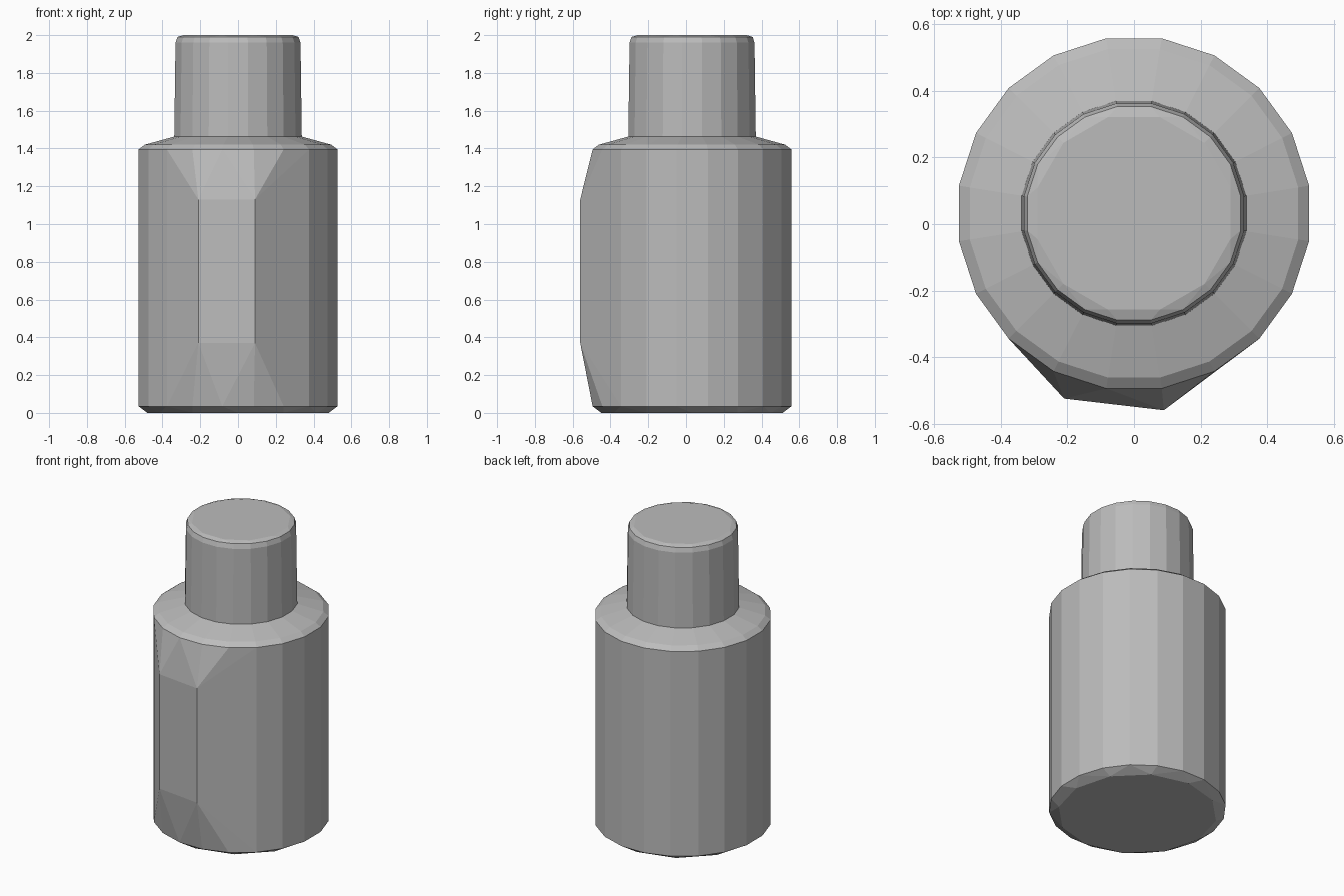
import bpy, bmesh
from math import sin, cos, tau

cube = bpy.data.objects.get("Cube")
if cube:
    bpy.data.objects.remove(cube, do_unlink=True)

CENTRE_Y = 0.032
grey = bpy.data.materials.new("plain grey")
grey.use_nodes = True
grey.diffuse_color = (0.5, 0.5, 0.5, 1)
grey.node_tree.nodes["Principled BSDF"].inputs["Base Color"].default_value = (0.5, 0.5, 0.5, 1)


def ring(radius, z, sides, turn=0.0):
    """Points of one horizontal ring."""
    angles = [tau * (i + turn) / sides for i in range(sides)]
    return [(radius * cos(a), CENTRE_Y + radius * sin(a), z) for a in angles]


def hull_part(name, points):
    """Closed faceted solid wrapped round the points."""
    bm = bmesh.new()
    for p in points:
        bm.verts.new(p)
    result = bmesh.ops.convex_hull(bm, input=bm.verts[:])
    loose = {v for v in result["geom_interior"] + result["geom_unused"]
             if isinstance(v, bmesh.types.BMVert)}
    bmesh.ops.delete(bm, geom=list(loose), context="VERTS")
    bmesh.ops.dissolve_limit(bm, angle_limit=0.01, verts=bm.verts[:], edges=bm.edges[:])
    bmesh.ops.recalc_face_normals(bm, faces=bm.faces[:])
    mesh = bpy.data.meshes.new(name)
    bm.to_mesh(mesh)
    bm.free()
    mesh.materials.append(grey)
    obj = bpy.data.objects.new(name, mesh)
    bpy.context.collection.objects.link(obj)
    return obj


# Bottle body with chamfered base, sloping shoulder and raised front panel
panel = [(x, y, z) for x, y in ((-0.21, -0.525), (0.09, -0.56)) for z in (0.37, 1.13)]
body = (ring(0.48, 0, 12) + ring(0.533, 0.035, 20, 0.5) + ring(0.533, 1.395, 20, 0.5)
        + ring(0.5, 1.42, 20, 0.5) + ring(0.335, 1.465, 20, 0.5))
hull_part("bottle_body", body + panel)

# Cap, slightly tapered with a softened top rim
cap = (ring(0.342, 1.45, 20, 0.5) + ring(0.335, 1.96, 20, 0.5)
       + ring(0.325, 1.99, 20, 0.5) + ring(0.3, 2.0, 12, 0.5))
hull_part("cap", cap)
